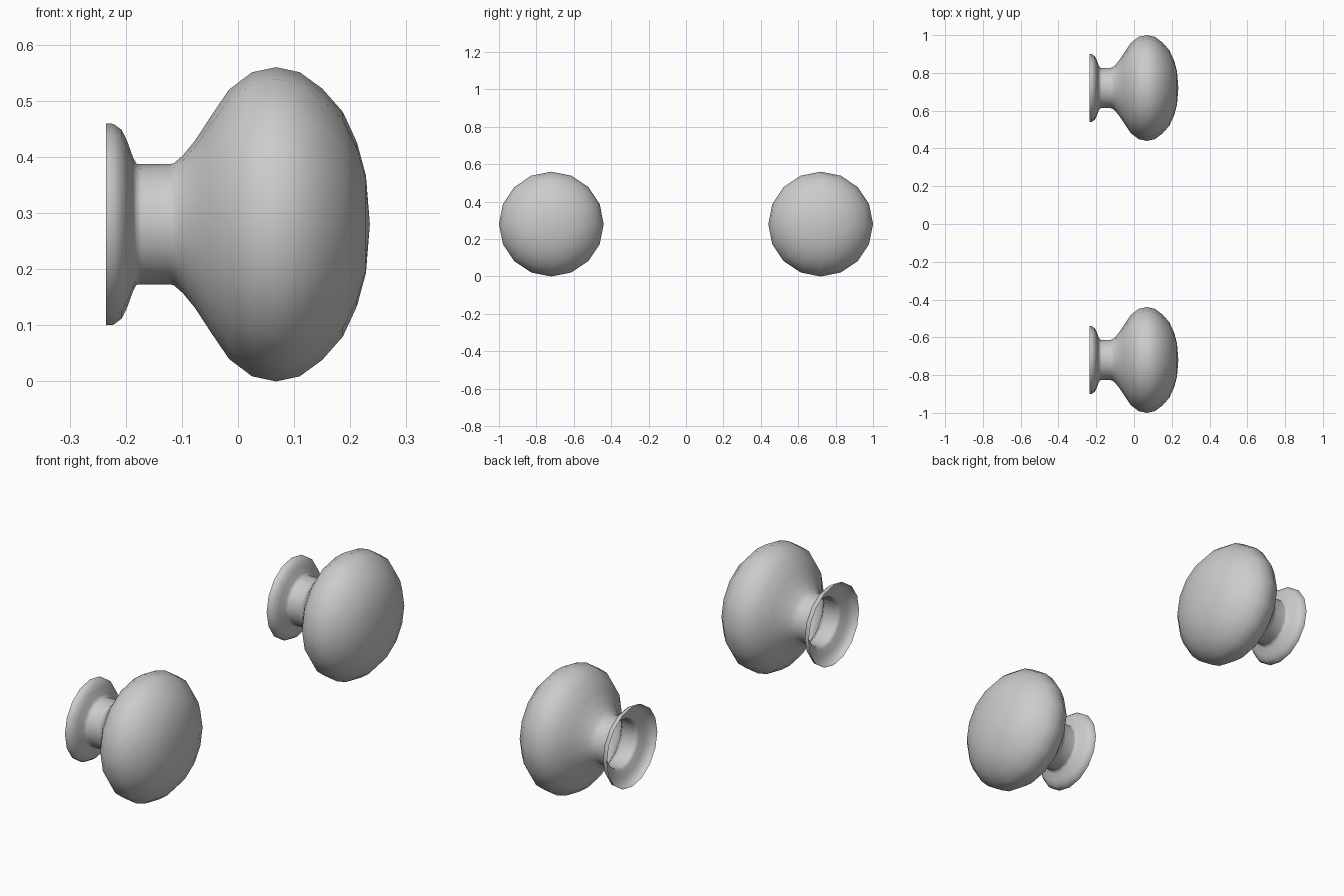
import bpy, bmesh, math
from mathutils import Matrix, Vector

cube = bpy.data.objects.get("Cube")
if cube:
    bpy.data.objects.remove(cube, do_unlink=True)

SIDES = 16
RADIUS = 0.28
SPACING = 0.72

# Half-section (x, radius): open flange, neck, rounded head
PROFILE = [
    (-0.235, 0.18), (-0.222, 0.179), (-0.207, 0.168), (-0.197, 0.147),
    (-0.187, 0.119), (-0.181, 0.108), (-0.172, 0.107), (-0.122, 0.107),
    (-0.114, 0.109), (-0.098, 0.123), (-0.076, 0.15), (-0.05, 0.19),
    (-0.016, 0.24), (0.025, 0.271), (0.068, RADIUS), (0.11, 0.271),
    (0.15, 0.242), (0.187, 0.2), (0.212, 0.146), (0.228, 0.087), (0.235, 0),
]

# Satin grey finish
grey = bpy.data.materials.new("satin_grey")
grey.use_nodes = True
color = (0.6, 0.6, 0.6, 1)
grey.diffuse_color = color
grey.node_tree.nodes["Principled BSDF"].inputs["Base Color"].default_value = color


def knob_mesh():
    """Turn the half-section around the x axis."""
    bm = bmesh.new()
    verts = [bm.verts.new((x, 0, r)) for x, r in PROFILE]
    edges = [bm.edges.new(pair) for pair in zip(verts, verts[1:])]
    bmesh.ops.spin(bm, geom=verts + edges, cent=(0, 0, 0), axis=(1, 0, 0),
                   angle=math.tau, steps=SIDES)
    bmesh.ops.remove_doubles(bm, verts=bm.verts, dist=0.0005)
    bmesh.ops.recalc_face_normals(bm, faces=bm.faces)
    tip = max(bm.faces, key=lambda f: f.calc_center_median().x)
    if tip.normal.x < 0:
        bmesh.ops.reverse_faces(bm, faces=bm.faces)
    mesh = bpy.data.meshes.new("knob")
    bm.to_mesh(mesh)
    bm.free()
    mesh.materials.append(grey)
    mesh.shade_smooth()
    return mesh


# Matching pair of knobs
mesh = knob_mesh()
for name, side in (("front_knob", -1), ("back_knob", 1)):
    knob = bpy.data.objects.new(name, mesh)
    knob.location = (0, side * SPACING, RADIUS)
    bpy.context.collection.objects.link(knob)
